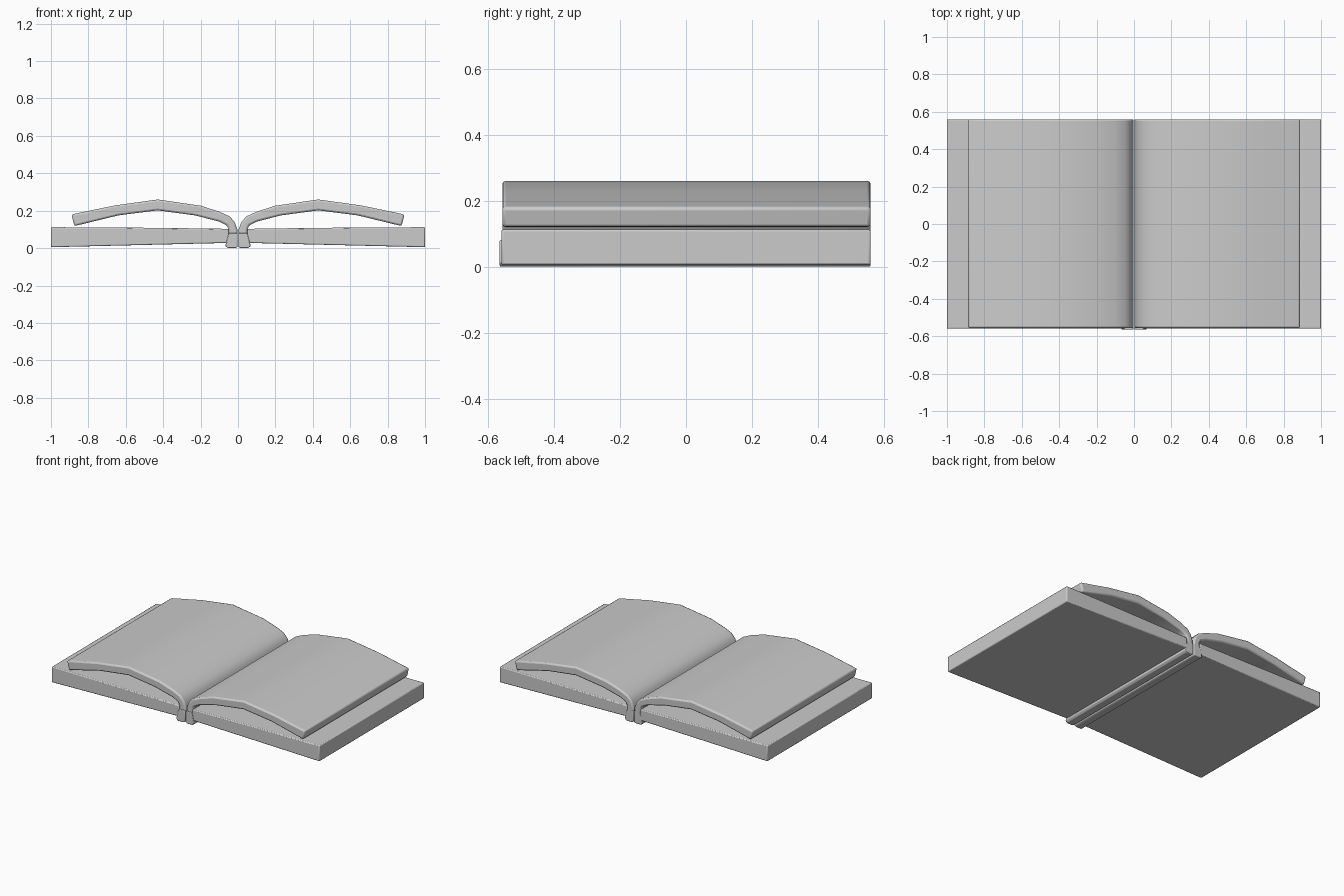
import bpy, bmesh

if "Cube" in bpy.data.objects:
    bpy.data.objects.remove(bpy.data.objects["Cube"])

def slab(name, profile, side, y0, y1, bevel):
    """Extrude an (x, z) outline along y, with rounded edges."""
    bm = bmesh.new()
    face = bm.faces.new([bm.verts.new((side * x, y0, z)) for x, z in profile])
    ext = bmesh.ops.extrude_face_region(bm, geom=[face])
    verts = [v for v in ext["geom"] if isinstance(v, bmesh.types.BMVert)]
    bmesh.ops.translate(bm, verts=verts, vec=(0, y1 - y0, 0))
    bmesh.ops.recalc_face_normals(bm, faces=bm.faces)
    mesh = bpy.data.meshes.new(name)
    bm.to_mesh(mesh)
    bm.free()
    ob = bpy.data.objects.new(name, mesh)
    bpy.context.collection.objects.link(ob)
    mod = ob.modifiers.new("rounding", "BEVEL")
    mod.width = bevel
    mod.segments = 2
    mod.limit_method = "ANGLE"
    mod.angle_limit = 0.6
    bpy.ops.object.select_all(action="DESELECT")
    ob.select_set(True)
    bpy.context.view_layer.objects.active = ob
    bpy.ops.object.shade_smooth_by_angle(angle=0.7)
    return ob

# Cover board, thinning towards the spine
cover = [(0.05, 0.028), (1.0, 0.005), (1.0, 0.112), (0.6, 0.11), (0.24, 0.106), (0.05, 0.103)]

# Arched page block that turns down into the gutter
pages = [(0.003, 0.03), (0.055, 0.03), (0.05, 0.10), (0.06, 0.122), (0.10, 0.142),
         (0.23, 0.175), (0.43, 0.202), (0.64, 0.175), (0.875, 0.118),
         (0.89, 0.18), (0.66, 0.228), (0.43, 0.26), (0.20, 0.227),
         (0.10, 0.195), (0.045, 0.17), (0.018, 0.14), (0.003, 0.10)]

# Spine foot under the gutter
spine = [(0.003, 0.005), (0.015, 0.0), (0.055, 0.0), (0.068, 0.012),
         (0.06, 0.04), (0.05, 0.08), (0.003, 0.08)]

for side, label in ((-1, "left"), (1, "right")):
    slab(label + "_cover", cover, side, -0.56, 0.56, 0.006)
    slab(label + "_pages", pages, side, -0.557, 0.56, 0.01)
    slab(label + "_spine", spine, side, -0.565, 0.56, 0.004)
